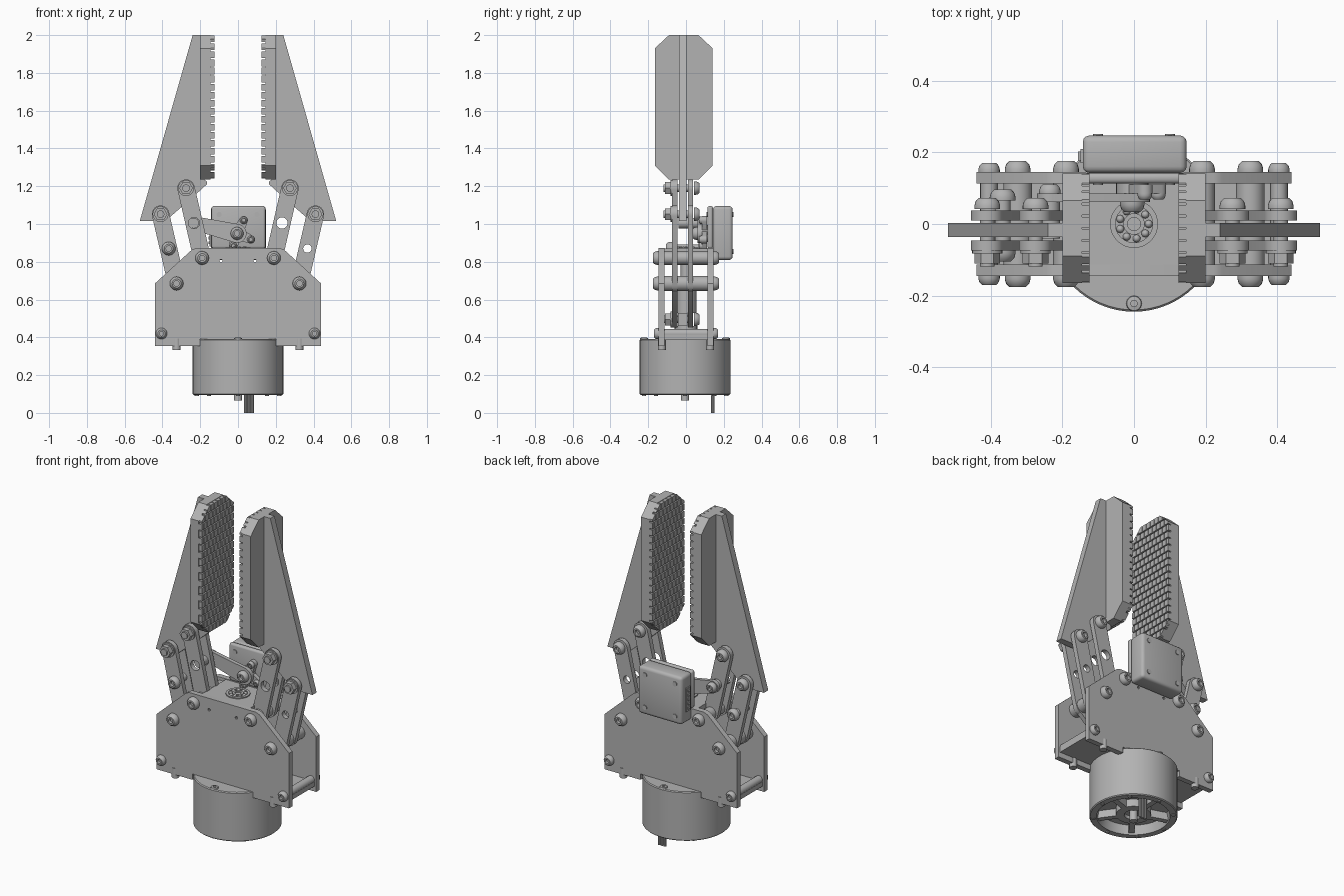
import bpy, bmesh, math
from mathutils import Matrix, Vector

if "Cube" in bpy.data.objects:
    bpy.data.objects.remove(bpy.data.objects["Cube"])

grey = bpy.data.materials.new("machined grey")
grey.use_nodes = True
grey.diffuse_color = (0.45, 0.45, 0.45, 1)
grey.node_tree.nodes["Principled BSDF"].inputs["Base Color"].default_value = (0.45, 0.45, 0.45, 1)


def add(name, mesh):
    mesh.materials.clear()
    mesh.materials.append(grey)
    mesh.shade_smooth()
    mesh.set_sharp_from_angle(angle=math.radians(32))
    ob = bpy.data.objects.new(name, mesh)
    bpy.context.collection.objects.link(ob)
    return ob


def finish(name, bm):
    bmesh.ops.recalc_face_normals(bm, faces=bm.faces)
    mesh = bpy.data.meshes.new(name)
    bm.to_mesh(mesh)
    bm.free()
    return add(name, mesh)


# Solid of revolution around z, y or -y
TURN = {"z": 0, "y": -math.pi / 2, "-y": math.pi / 2}


def lathe(name, profile, loc, axis="z", n=24):
    bm = bmesh.new()
    vs = [bm.verts.new((r, 0, h)) for r, h in profile]
    es = [bm.edges.new(p) for p in zip(vs, vs[1:])]
    bmesh.ops.spin(bm, geom=vs + es, cent=(0, 0, 0), axis=(0, 0, 1),
                   angle=2 * math.pi, steps=n, use_merge=True)
    bmesh.ops.remove_doubles(bm, verts=bm.verts, dist=1e-5)
    bm.transform(Matrix.Translation(loc) @ Matrix.Rotation(TURN[axis], 4, "X"))
    return finish(name, bm)


def rod(name, r, length, loc, axis="z", n=24):
    return lathe(name, [(0, 0), (r, 0), (r, length), (0, length)], loc, axis, n)


def box(name, lo, hi, bevel=0):
    bm = bmesh.new()
    bmesh.ops.create_cube(bm, size=1)
    lo, hi = Vector(lo), Vector(hi)
    bm.transform(Matrix.Translation((lo + hi) / 2) @ Matrix.Diagonal((hi - lo).to_4d()))
    if bevel:
        bmesh.ops.bevel(bm, geom=bm.edges[:], offset=bevel, segments=3,
                        profile=0.5, affect="EDGES")
    return finish(name, bm)


def circle(x, z, r, n=20):
    return [(x + r * math.cos(2 * math.pi * i / n), z + r * math.sin(2 * math.pi * i / n))
            for i in range(n)]


def stadium(a, b, ra, rb=None, n=12):
    """Outline of a bar with round ends"""
    rb = rb or ra
    ang = math.atan2(b[1] - a[1], b[0] - a[0])
    pts = []
    for (cx, cz), r, start in ((a, ra, ang + math.pi / 2), (b, rb, ang - math.pi / 2)):
        for i in range(n + 1):
            t = start + math.pi * i / n
            pts.append((cx + r * math.cos(t), cz + r * math.sin(t)))
    return pts


# Flat sheet in the xz plane; loops after the first are holes
def sheet(name, loops, y0, y1):
    cu = bpy.data.curves.new(name, "CURVE")
    cu.dimensions, cu.fill_mode, cu.extrude = "2D", "BOTH", (y1 - y0) / 2
    for loop in loops:
        sp = cu.splines.new("POLY")
        sp.points.add(len(loop) - 1)
        for p, (x, z) in zip(sp.points, loop):
            p.co = (x, z, 0, 1)
        sp.use_cyclic_u = True
    tmp = bpy.data.objects.new("tmp", cu)
    bpy.context.collection.objects.link(tmp)
    dg = bpy.context.evaluated_depsgraph_get()
    mesh = bpy.data.meshes.new_from_object(tmp.evaluated_get(dg))
    bpy.data.objects.remove(tmp)
    mesh.transform(Matrix.Translation((0, (y0 + y1) / 2, 0)) @ Matrix.Rotation(math.pi / 2, 4, "X"))
    bm = bmesh.new()
    bm.from_mesh(mesh)
    bmesh.ops.remove_doubles(bm, verts=bm.verts, dist=1e-5)
    return finish(name, bm)


def button_head(name, x, y, z, axis, r=0.036):
    h = r * 0.85
    lathe(name, [(0, h * .4), (r * .4, h * .4), (r * .4, h), (r * .65, h), (r * .9, h * .7),
                 (r, h * .3), (r, 0), (0, 0)], (x, y, z), axis)


def through_bolt(name, x, z, head_y, nut_y):
    rod(name + "_shank", 0.02, head_y - nut_y + 0.045, (x, nut_y - 0.045, z), "y")
    button_head(name + "_head", x, head_y + 0.004, z, "y")
    rod(name + "_washer", 0.042, 0.008, (x, nut_y - 0.008, z), "y")
    rod(name + "_nut", 0.036, 0.028, (x, nut_y - 0.036, z), "y", 6)


# Motor can, with open spoked underside
lathe("motor_can", [(0, .15), (.19, .15), (.2, .095), (.235, .095), (.24, .1),
                    (.24, .385), (.235, .39), (0, .39)], (0, -.005, 0), n=64)
lathe("motor_hub", [(0, .125), (.05, .125), (.05, .105), (.095, .105), (.095, .16), (0, .16)],
      (0, -.005, 0), n=32)
rod("motor_shaft", .022, .08, (0, -.005, .065))
for i in range(5):
    spoke = box("motor_spoke", (.08, -.016, .105), (.21, .016, .155))
    spoke.matrix_world = Matrix.Translation((0, -.005, 0)) @ Matrix.Rotation(i * math.tau / 5 + .3, 4, "Z")
for i in range(8):
    a = i * math.tau / 8
    rod("rim_screw", .011, .006, (.218 * math.cos(a), .218 * math.sin(a) - .005, .09), n=12)
for y in (-.222, .212):
    lathe("motor_top_screw", [(0, .003), (.009, .003), (.009, .01), (.02, .008), (.022, 0), (0, 0)],
          (0, y, .389))
for i in range(3):
    rod("motor_wire", .009, .17, (.04 + .018 * i, .142, 0), n=10)

# Body side plates with a notch over the motor
half = [(.2, .39), (.2, .355), (.44, .355), (.44, .685), (.245, .863), (.222, .873)]
outline = half + [(-x, z) for x, z in reversed(half)]
holes = [circle(s * .09, .805, .008, 10) for s in (1, -1)]
sheet("front_plate", [outline] + holes, -.145, -.113)
sheet("back_plate", [outline] + holes, .113, .145)
box("base_plate", (-.43, -.113, .387), (.43, .113, .415))
box("top_plate", (-.16, -.113, .842), (.16, .113, .87))

# Lead screw, carriage and bearing
rod("lead_screw", .028, .47, (0, 0, .4))
rod("screw_coupling", .06, .05, (0, 0, .41))
rod("carriage_nut", .055, .13, (0, 0, .53))
box("carriage", (-.14, -.042, .46), (.14, .008, .53))
lathe("bearing_outer", [(.052, .86), (.052, .876), (.067, .876), (.067, .86), (.052, .86)], (0, 0, 0), n=32)
lathe("bearing_inner", [(0, .86), (.03, .86), (.03, .876), (.018, .876), (.018, .868), (0, .868)], (0, 0, 0))
for i in range(9):
    bm = bmesh.new()
    bmesh.ops.create_uvsphere(bm, u_segments=10, v_segments=6, radius=.011)
    a = i * math.tau / 9
    bm.transform(Matrix.Translation((.041 * math.cos(a), .041 * math.sin(a), .87)))
    finish("bearing_ball", bm)

LAYERS = ((-.074, -.046), (.01, .038))
MID = -.012
for s, side in ((1, "left"), (-1, "right")):
    # Spacers and screws that hold the plates together
    for x, z, r in ((.325, .685, .04), (.19, .82, .036), (.405, .42, .024)):
        rod(side + "_spacer", r, .23, (s * x, -.115, z), "y")
        head = .036 if z > .5 else .03
        button_head(side + "_plate_screw", s * x, -.145, z, "-y", head)
        button_head(side + "_plate_screw", s * x, .145, z, "y", head)
    for y in (-.128, .128):
        rod(side + "_base_pin", .021, .06, (s * .325, y, .333), n=16)

    # Paired parallel links and drive cranks
    for y0, y1 in LAYERS:
        sheet(side + "_outer_link", [stadium((s * .325, .685), (s * .41, 1.052), .046),
                                     circle(s * .367, .87, .022)], y0, y1)
        sheet(side + "_inner_link", [stadium((s * .19, .82), (s * .275, 1.19), .046),
                                     circle(s * .233, 1.005, .03)], y0, y1)
        sheet(side + "_crank", [stadium((s * .325, .685), (s * .1, .495), .042)], y0, y1)
    for x, z in ((.41, 1.052), (.275, 1.19), (.1, .495)):
        through_bolt(side + "_pivot", s * x, z, .038, -.074)

    # Finger plate and octagonal pad
    finger = [(.198, 2), (.24, 2), (.52, 1.015), (.385, 1.015), (.225, 1.155),
              (.165, 1.21), (.165, 1.225), (.198, 1.25)]
    sheet(side + "_finger", [[(s * x, z) for x, z in finger]], -.037, .003)
    bm = bmesh.new()
    octagon = [(-.153, 1.31), (-.078, 1.235), (.078, 1.235), (.153, 1.31),
               (.153, 1.93), (.078, 2), (-.078, 2), (-.153, 1.93)]
    f = bm.faces.new([bm.verts.new((s * .2, MID + y, z)) for y, z in octagon])
    ext = bmesh.ops.extrude_face_region(bm, geom=[f], use_keep_orig=True)["geom"]
    bmesh.ops.translate(bm, verts=[v for v in ext if isinstance(v, bmesh.types.BMVert)],
                        vec=(-s * .055, 0, 0))
    finish(side + "_pad", bm)

    # Staggered grip teeth, trimmed to the pad outline
    bm = bmesh.new()
    pitch_y, pitch_z, gap = .034, .0425, .005
    for row in range(18):
        z = 1.235 + row * pitch_z
        for col in range(-5, 6):
            y = MID + (col + .5 * (row % 2)) * pitch_y
            w = pitch_y / 2 - gap / 2
            bm.faces.new([bm.verts.new((s * .146, y + a * w, z + b)) for a, b in
                          ((-1, gap), (1, gap), (1, pitch_z - gap / 2), (-1, pitch_z - gap / 2))])
    for i, (y, z) in enumerate(octagon):
        y2, z2 = octagon[(i + 1) % 8]
        bmesh.ops.bisect_plane(bm, geom=bm.verts[:] + bm.edges[:] + bm.faces[:],
                               plane_co=(0, MID + y, z), plane_no=(0, z2 - z, y - y2), clear_outer=True)
    ext = bmesh.ops.extrude_face_region(bm, geom=bm.faces[:], use_keep_orig=True)["geom"]
    bmesh.ops.translate(bm, verts=[v for v in ext if isinstance(v, bmesh.types.BMVert)],
                        vec=(-s * .021, 0, 0))
    finish(side + "_grip_teeth", bm)

# Angle sensor behind the body, with flange, screws and socket
box("sensor_body", (-.143, .143, .81), (.147, .247, 1.095), .018)
box("sensor_flange", (-.14, .113, .87), (.145, .143, 1.095), .012)
for x in (-.1, .1):
    for z in (.855, 1.05):
        rod("sensor_screw", .014, .006, (x, .245, z), "y", 14)
    rod("flange_screw", .014, .006, (x, .109, 1.05), "y", 14)
box("sensor_socket", (-.15, .17, .88), (-.14, .21, 1.02))
for i in range(5):
    box("socket_pin", (-.156, .178, .893 + i * .026), (-.149, .202, .907 + i * .026))

# Sensor horn and lever joined to the right inner link
HUB, ELBOW, TAIL = (-.005, .95), (-.235, 1.005), (-.367, .87)
rod("horn_disc", .045, .05, (HUB[0], .07, HUB[1]), "y")
for x, z in ((.03, 1.02), (.068, .918), (-.025, .885)):
    sheet("horn_arm", [stadium(HUB, (x, z), .032, .022)], .085, .11)
    button_head("horn_screw", x, .085, z, "-y", .02)
sheet("sensor_lever", [stadium(HUB, ELBOW, .05, .036)], .062, .085)
button_head("horn_centre_screw", HUB[0], .062, HUB[1], "-y", .034)
rod("lever_pin", .028, .125, (ELBOW[0], -.04, ELBOW[1]), "y")
button_head("lever_screw", ELBOW[0], .085, ELBOW[1], "y", .03)
rod("link_pin", .022, .15, (TAIL[0], -.085, TAIL[1]), "y")
button_head("link_screw", TAIL[0], -.074, TAIL[1], "-y")
button_head("link_screw", TAIL[0], .066, TAIL[1], "y")
